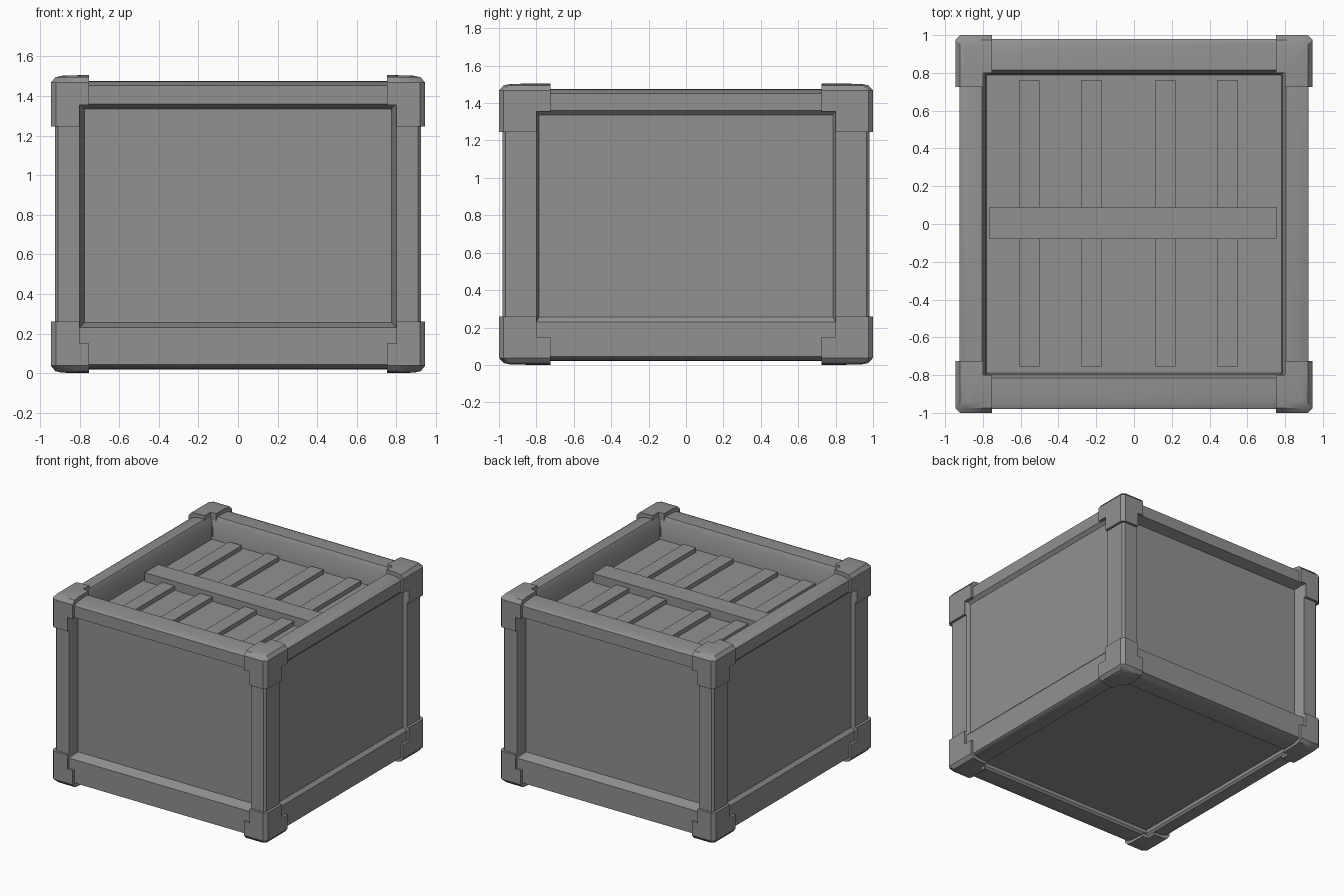
import bpy, bmesh, math
from mathutils import Vector

cube = bpy.data.objects.get("Cube")
if cube:
    bpy.data.objects.remove(cube, do_unlink=True)

GREY = (0.285, 0.285, 0.285, 1)
grey = bpy.data.materials.new("crate_grey")
grey.use_nodes = True
grey.diffuse_color = GREY
grey.node_tree.nodes["Principled BSDF"].inputs["Base Color"].default_value = GREY


def finish(name, bm, angle=32):
    bmesh.ops.recalc_face_normals(bm, faces=bm.faces)
    mesh = bpy.data.meshes.new(name)
    bm.to_mesh(mesh)
    bm.free()
    mesh.materials.append(grey)
    ob = bpy.data.objects.new(name, mesh)
    bpy.context.collection.objects.link(ob)
    bpy.ops.object.select_all(action='DESELECT')
    ob.select_set(True)
    bpy.context.view_layer.objects.active = ob
    bpy.ops.object.shade_smooth_by_angle(angle=math.radians(angle))


def box_bm(lo, hi):
    bm = bmesh.new()
    bmesh.ops.create_cube(bm, size=1)
    for v in bm.verts:
        v.co = [(l + h) / 2 + c * (h - l) for l, h, c in zip(lo, hi, v.co)]
    return bm


def box(name, lo, hi):
    finish(name, box_bm(lo, hi))


def clip(bm, lo, hi):
    """Keep the part of a closed convex mesh inside a box."""
    for axis in range(3):
        for limit, sign in ((lo[axis], -1), (hi[axis], 1)):
            normal, point = Vector(), Vector()
            normal[axis], point[axis] = sign, limit
            bmesh.ops.bisect_plane(bm, geom=bm.verts[:] + bm.edges[:] + bm.faces[:],
                                   plane_co=point, plane_no=normal, clear_outer=True)
            bmesh.ops.holes_fill(bm, edges=bm.edges[:], sides=0)


def rail_frame(name, rings):
    """Closed mitred frame; each ring is half width, half depth, height."""
    bm = bmesh.new()
    loops = [[bm.verts.new((sx * x, sy * y, z))
              for sx, sy in ((1, 1), (-1, 1), (-1, -1), (1, -1))] for x, y, z in rings]
    for i, loop in enumerate(loops):
        last = loops[i - 1]
        for j in range(4):
            bm.faces.new((last[j - 1], last[j], loop[j], loop[j - 1]))
    finish(name, bm)


def post(name, sx, sy):
    """Upright with a chamfered outer corner and splayed inner sides."""
    bm = bmesh.new()
    outline = ((.91, .98), (.8, .98), (.775, .9), (.775, .785),
               (.9, .785), (.925, .8), (.925, .965))
    base = bm.faces.new([bm.verts.new((sx * x, sy * y, .1)) for x, y in outline])
    top = bmesh.ops.extrude_face_region(bm, geom=[base])["geom"]
    for v in top:
        if isinstance(v, bmesh.types.BMVert):
            v.co.z = 1.4
    finish(name, bm)


HEIGHT = 1.505
CROWN = ((.945, 1, .038), (.922, .975, .01), (.89, .94, .003), (.8, .82, 0))


def cap_shell():
    """Domed outer shape that the corner caps are cut from."""
    bm = bmesh.new()
    for x, y, drop in CROWN:
        for z in (drop, HEIGHT - drop):
            for sx in (1, -1):
                for sy in (1, -1):
                    bm.verts.new((sx * (x - .025), sy * y, z))
                    bm.verts.new((sx * x, sy * (y - .025), z))
    bmesh.ops.convex_hull(bm, input=bm.verts[:])
    bmesh.ops.dissolve_limit(bm, angle_limit=.01, verts=bm.verts[:], edges=bm.edges[:])
    return bm


# Panels, deep at front and back and shallow at the sides, with a sunken deck
body = box_bm((-.9, -.9, .06), (.9, .9, 1.345))
body.faces.ensure_lookup_table()
lid = max(body.faces, key=lambda f: f.calc_center_median().z)
bmesh.ops.inset_region(body, faces=[lid], thickness=.05)
for vert in lid.verts:
    vert.co.z = 1.3
finish("panel_body", body)

# Upper and lower rails
rail_frame("top_rails", [
    (.9, .9, 1.335), (.925, .98, 1.36), (.925, .98, 1.452), (.905, .955, 1.463),
    (.87, .91, 1.472), (.805, .815, 1.475), (.787, .797, 1.44), (.78, .787, 1.28),
    (.89, .89, 1.28)])
rail_frame("bottom_rails", [
    (.9, .9, .255), (.925, .98, .23), (.925, .98, .045), (.905, .955, .033),
    (.87, .91, .023), (.8, .81, .02), (.785, .795, .035), (.78, .79, .08),
    (.89, .89, .08)])

# Corner posts and caps
for sx, side in ((1, "left"), (-1, "right")):
    for sy, end in ((1, "back"), (-1, "front")):
        post(f"{end}_{side}_post", sx, sy)
        for top in (False, True):
            bm = bmesh.new()
            # corner block, then the short tabs along each rail
            for x0, x1, y0, y1, height in ((.8, 1, .8, 1.1, .26),
                                           (.753, .8, .8, 1.1, .15),
                                           (.8, 1, .725, .8, .15)):
                z = (HEIGHT - height, 2) if top else (-1, height)
                part = cap_shell()
                clip(part, (x0, y0, z[0]), (x1, y1, z[1]))
                for v in part.verts:
                    v.co.x *= sx
                    v.co.y *= sy
                piece = bpy.data.meshes.new("cap_piece")
                part.to_mesh(piece)
                part.free()
                bm.from_mesh(piece)
                bpy.data.meshes.remove(piece)
            finish(f"{'top' if top else 'bottom'}_{end}_{side}_cap", bm)

# Raised battens and cross beam on the lid
for i, x in enumerate((-.555, -.225, .165, .495)):
    box(f"lid_batten_{i + 1}", (x - .055, -.755, 1.29), (x + .055, .76, 1.335))
box("lid_cross_beam", (-.765, -.08, 1.29), (.755, .09, 1.37))
